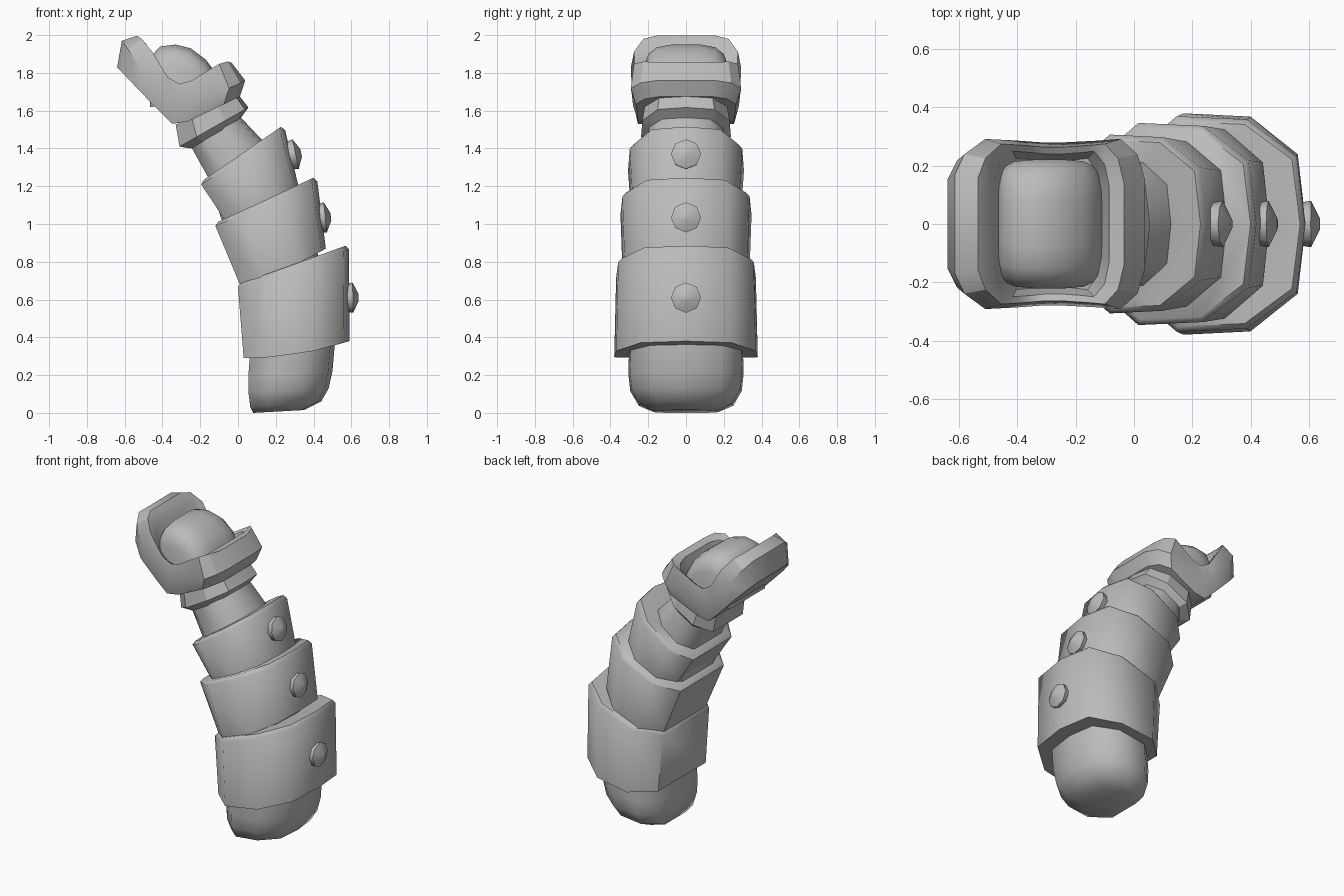
import bpy, bmesh, math

cube = bpy.data.objects.get("Cube")
if cube:
    bpy.data.objects.remove(cube, do_unlink=True)

grey = bpy.data.materials.new("plain_grey")
grey.use_nodes = True
colour = (0.5, 0.5, 0.5, 1)
grey.diffuse_color = colour
grey.node_tree.nodes["Principled BSDF"].inputs["Base Color"].default_value = colour


def finish(name, bm, angle=47):
    bmesh.ops.recalc_face_normals(bm, faces=bm.faces)
    mesh = bpy.data.meshes.new(name)
    bm.to_mesh(mesh)
    bm.free()
    obj = bpy.data.objects.new(name, mesh)
    bpy.context.collection.objects.link(obj)
    mesh.materials.append(grey)
    bpy.ops.object.select_all(action='DESELECT')
    obj.select_set(True)
    bpy.context.view_layer.objects.active = obj
    bpy.ops.object.shade_smooth_by_angle(angle=math.radians(angle))
    return obj


def bridge(bm, loops, closed=True):
    """Join successive vertex loops with quads."""
    for a, b in zip(loops, loops[1:]):
        n = len(a)
        for i in range(n if closed else n - 1):
            j = (i + 1) % n
            bm.faces.new((a[i], a[j], b[j], b[i]))


# Half cross-section: flat on the palm side, rounded on the knuckle side
HALF = [(0, .66), (.25, 1), (.66, .97), (.95, .63)]
SECTION = HALF + [(1, 0)] + [(t, -w) for t, w in reversed(HALF)]


def slice_points(x0, z0, x1, z1, width, bow=0):
    return [(x0 + (x1 - x0) * t, w * width,
             z0 + (z1 - z0) * t - bow * math.sin(math.pi * t)) for t, w in SECTION]


def segment(name, slices, angle=47):
    bm = bmesh.new()
    loops = [[bm.verts.new(p) for p in slice_points(*s)] for s in slices]
    bridge(bm, loops)
    bm.faces.new(loops[0])
    bm.faces.new(loops[-1])
    return finish(name, bm, angle)


# Inner finger, from rounded base to neck
segment("finger_core", [
    (.08, .0, .35, .015, .17), (.065, .03, .44, .06, .25), (.055, .11, .48, .13, .295),
    (.055, .2, .5, .22, .305), (.07, .4, .52, .45, .3), (.03, .68, .42, .85, .28),
    (-.08, 1.0, .26, 1.18, .25), (-.16, 1.25, .16, 1.41, .22), (-.26, 1.43, 0, 1.58, .2)], 50)

# Three overlapping armour bands, each with a narrow chamfered lip
segment("lower_band", [(.03, .29, .59, .38, .38, .025), (.0, .665, .588, .865, .37),
                       (.012, .685, .57, .885, .352)])
segment("middle_band", [(.01, .68, .465, .87, .335, .02), (-.12, .99, .42, 1.225, .347),
                        (-.105, 1.012, .4, 1.245, .328)])
segment("upper_band", [(-.07, 1.02, .325, 1.18, .29, .02), (-.195, 1.21, .25, 1.495, .307),
                       (-.18, 1.235, .228, 1.515, .288)])

# Wedge collar beneath the tip
segment("neck_collar", [(-.25, 1.4, 0, 1.54, .2), (-.31, 1.41, .055, 1.617, .238),
                        (-.33, 1.527, .01, 1.675, .225)], 25)


# Knuckle studs
def stud(name, x, z, tilt):
    bm = bmesh.new()
    c, s = math.cos(math.radians(tilt)), math.sin(math.radians(tilt))
    loops = []
    for depth, radius in ((-.06, .07), (0, .08), (.03, .02)):
        ring = []
        for i in range(8):
            a = math.tau * i / 8
            h = radius * math.cos(a)
            ring.append(bm.verts.new((x + depth * c - h * s, radius * math.sin(a),
                                      z + depth * s + h * c)))
        loops.append(ring)
    bridge(bm, loops)
    bm.faces.new(loops[0])
    bm.faces.new(loops[-1])
    finish(name, bm)


stud("lower_stud", .608, .61, 1)
stud("middle_stud", .462, 1.035, 6)
stud("upper_stud", .305, 1.37, 12)


# Fingertip: saddle-shaped rim built from rounded rectangles draped on side profiles
def interp(profile, x):
    if x <= profile[0][0]:
        return profile[0][1]
    for (xa, za), (xb, zb) in zip(profile, profile[1:]):
        if x <= xb:
            return za + (zb - za) * (x - xa) / (xb - xa)
    return profile[-1][1]


UPPER = [(0, .58), (.05, .82), (.16, 1), (.33, .98), (.45, .96), (.58, .96),
         (.75, .98), (.87, 1), (.96, .82), (1, .52)]
OUTLINE = UPPER + [(t, -w) for t, w in reversed(UPPER)]


def draped_loop(bm, x0, x1, width, profile):
    return [bm.verts.new((x0 + (x1 - x0) * t, w * width, interp(profile, x0 + (x1 - x0) * t)))
            for t, w in OUTLINE]


low = [(-.64, 1.83), (-.45, 1.63), (-.35, 1.53), (-.27, 1.54), (.01, 1.675)]
ridge = [(-.615, 1.97), (-.41, 1.69), (-.27, 1.61), (.038, 1.76)]
crest = [(-.54, 2.0), (-.48, 1.96), (-.39, 1.79), (-.32, 1.74), (-.26, 1.75),
         (-.13, 1.83), (-.07, 1.865), (-.02, 1.85)]
inner = [(x, z - .015) for x, z in crest]
floor = [(x, z - .1) for x, z in crest]

bm = bmesh.new()
loops = [draped_loop(bm, -.64, .01, .265, low), draped_loop(bm, -.615, .038, .292, ridge),
         draped_loop(bm, -.535, -.035, .275, crest), draped_loop(bm, -.48, -.085, .25, inner),
         draped_loop(bm, -.46, -.115, .225, floor)]
bridge(bm, loops)
for loop in (loops[0], loops[-1]):
    n = len(loop)
    for i in range(n // 2 - 1):
        bm.faces.new((loop[i], loop[i + 1], loop[n - 2 - i], loop[n - 1 - i]))
finish("tip_rim", bm, 32)

# Rounded pad set inside the rim
bm = bmesh.new()
loops = []
for x, z, width in ((-.465, 1.86, .17), (-.45, 1.9, .195), (-.41, 1.94, .215), (-.33, 1.95, .222),
                    (-.25, 1.93, .222), (-.17, 1.87, .215), (-.125, 1.81, .19), (-.11, 1.76, .15)):
    arc = [(1, -.3), (1, -.11), (.9, -.05), (.7, -.015), (.35, 0)]
    arc += [(-w, d) for w, d in reversed(arc)]
    loops.append([bm.verts.new((x, w * width, max(z + d, 1.62))) for w, d in arc])
bridge(bm, loops)
bm.faces.new(loops[0])
bm.faces.new(loops[-1])
finish("tip_pad", bm, 60)
